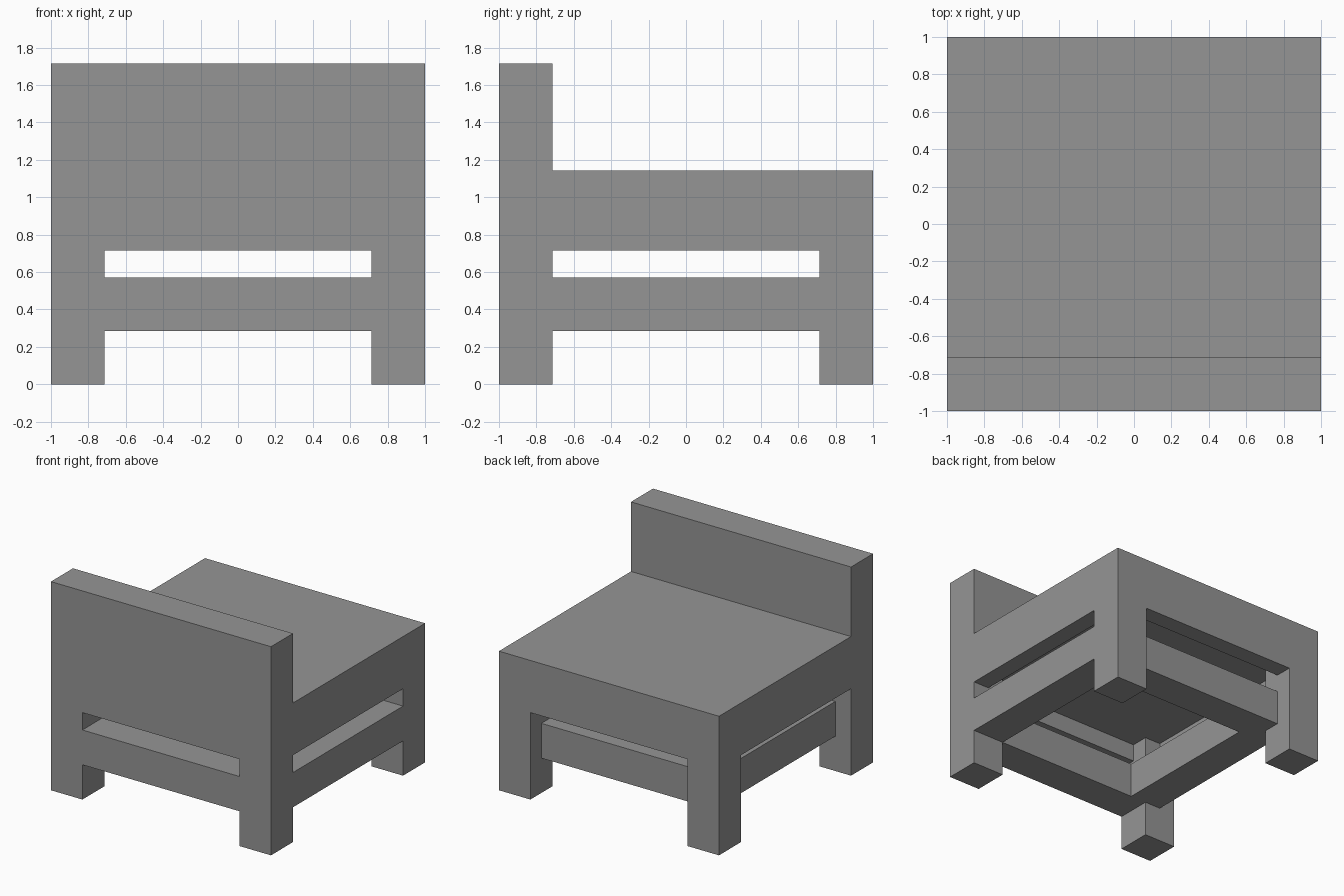
import bpy
import bmesh
from mathutils import Matrix, Vector

cube = bpy.data.objects.get("Cube")
if cube:
    bpy.data.objects.remove(cube, do_unlink=True)

# One plain grey for the whole chair
grey = bpy.data.materials.new("mid_grey")
grey.use_nodes = True
colour = (0.3, 0.3, 0.3, 1)
grey.diffuse_color = colour
grey.node_tree.nodes["Principled BSDF"].inputs["Base Color"].default_value = colour

U = 1 / 7        # half a beam's thickness; every size is a multiple of it
OUT = 7 * U      # outer half width
LEG = 5 * U      # inner side of the legs
SKIRT = 6 * U    # inner side of the skirt


def box(name, x, y, z):
    """Flat-faced box spanning the (low, high) pairs on each axis."""
    low, high = (Vector(corner) for corner in zip(x, y, z))
    mesh = bpy.data.meshes.new(name)
    bm = bmesh.new()
    bmesh.ops.create_cube(bm, size=1, matrix=Matrix.LocRotScale(
        (low + high) / 2, None, high - low))
    bm.to_mesh(mesh)
    bm.free()
    mesh.materials.append(grey)
    obj = bpy.data.objects.new(name, mesh)
    bpy.context.collection.objects.link(obj)
    return obj


left, right = (LEG, OUT), (-OUT, -LEG)
inner = (-LEG, LEG)
full = (-OUT, OUT)

# Four square legs reaching up to the seat slab
for side, x in (("left", left), ("right", right)):
    for end, y in (("front", right), ("back", left)):
        box(f"{end}_{side}_leg", x, y, (0, SKIRT))

# Seat slab and the backrest standing on its edge
box("seat", full, full, (SKIRT, 8 * U))
box("backrest", full, right, (8 * U, 12 * U))

# Thin skirt below the seat between the legs
skirt_z = (LEG, SKIRT)
for side, span in (("left", (SKIRT, OUT)), ("right", (-OUT, -SKIRT))):
    box(f"{side}_skirt", span, inner, skirt_z)
for end, span in (("front", (-OUT, -SKIRT)), ("back", (SKIRT, OUT))):
    box(f"{end}_skirt", inner, span, skirt_z)

# Lower rails: flush on the front and left, set in on the back and right
rail_z = (2 * U, 4 * U)
box("front_rail", inner, right, rail_z)
box("left_rail", left, inner, rail_z)
box("back_rail", (-SKIRT, LEG), (4 * U, SKIRT), rail_z)
box("right_rail", (-SKIRT, -4 * U), (-LEG, 4 * U), rail_z)
